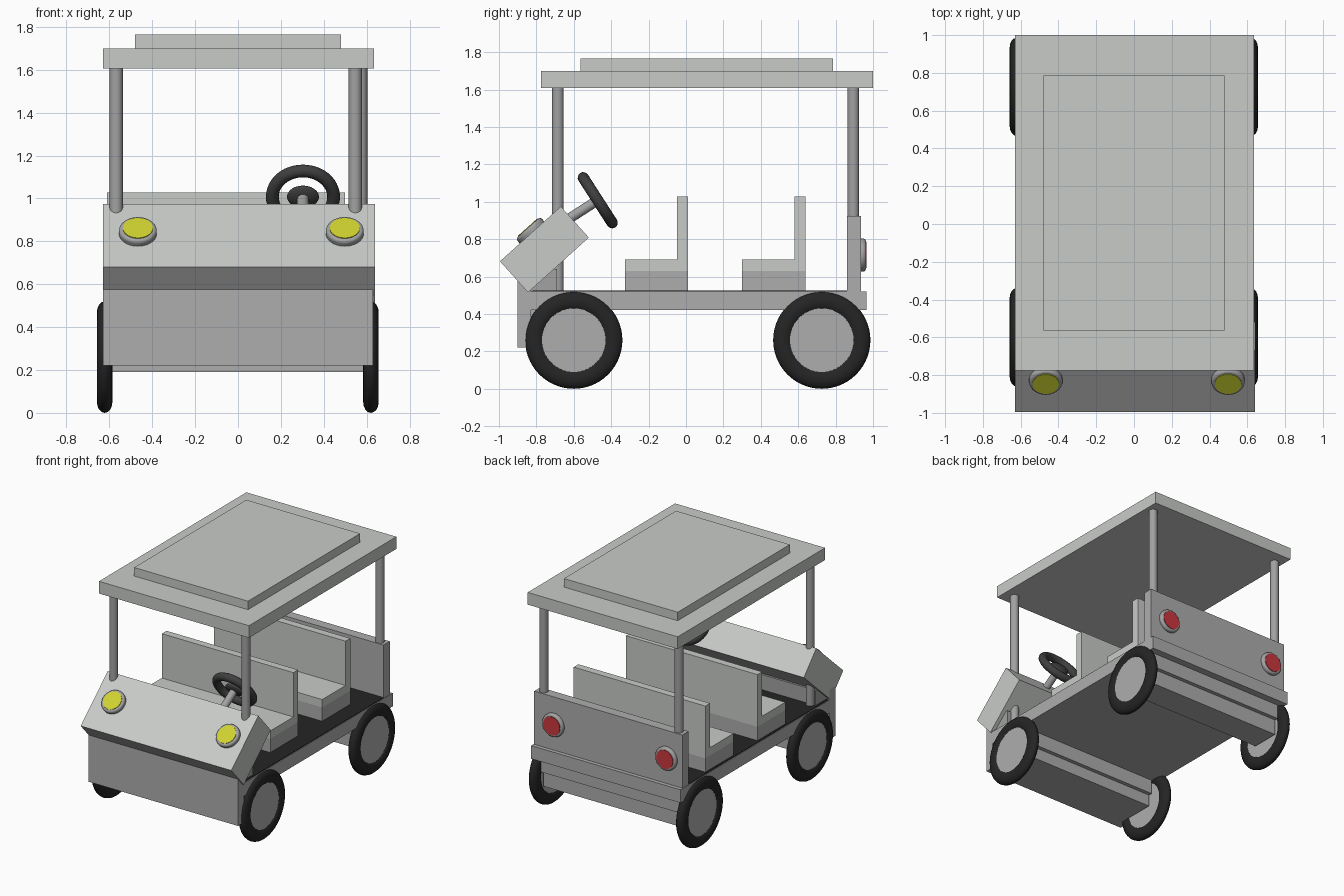
import bpy, math
from mathutils import Vector

if "Cube" in bpy.data.objects:
    bpy.data.objects.remove(bpy.data.objects["Cube"])


def mat(name, rgb):
    m = bpy.data.materials.new(name)
    m.diffuse_color = (*rgb, 1)
    m.use_nodes = True
    m.node_tree.nodes["Principled BSDF"].inputs["Base Color"].default_value = m.diffuse_color
    return m


LIGHT = mat("light grey paint", (0.58, 0.60, 0.58))
BODY = mat("body grey", (0.42, 0.42, 0.42))
METAL = mat("metal grey", (0.36, 0.36, 0.36))
BLACK = mat("tyre black", (0.018, 0.018, 0.018))
DARK = mat("dark plastic", (0.05, 0.05, 0.05))
YELLOW = mat("lamp yellow", (0.62, 0.65, 0.03))
RED = mat("lamp red", (0.60, 0.04, 0.05))


def finish(name, material, smooth=False):
    o = bpy.context.object
    o.name = name
    o.data.materials.append(material)
    if smooth:
        bpy.ops.object.shade_smooth_by_angle(angle=math.radians(40))
    return o


def box(name, x, y, z, material):
    """Box from (min, max) pairs."""
    bpy.ops.mesh.primitive_cube_add(size=1, location=[sum(p) / 2 for p in (x, y, z)])
    bpy.context.object.scale = [p[1] - p[0] for p in (x, y, z)]
    bpy.ops.object.transform_apply(location=False, rotation=False, scale=True)
    return finish(name, material)


def rod(name, a, b, r, material, bevel=0):
    """Cylinder from point a to point b."""
    a, b = Vector(a), Vector(b)
    d = b - a
    bpy.ops.mesh.primitive_cylinder_add(
        vertices=40, radius=r, depth=d.length, location=(a + b) / 2,
        rotation=d.to_track_quat('Z', 'Y').to_euler())
    o = finish(name, material, True)
    if bevel:
        m = o.modifiers.new("rounding", 'BEVEL')
        m.width, m.segments = bevel, 4
        m.limit_method = 'ANGLE'
    return o


def lamp(name, pos, normal, material):
    """Rounded bezel with a thin coloured lens."""
    p, n = Vector(pos), Vector(normal).normalized()
    rod(name + "_bezel", p - n * 0.03, p + n * 0.03, 0.088, METAL, 0.015)
    rod(name + "_lens", p + n * 0.026, p + n * 0.034, 0.07, material)


W = (-0.63, 0.63)

# Chassis, floor and bumper edge
box("chassis", W, (-0.83, 0.965), (0.42, 0.52), BODY)
box("floor_mat", (-0.625, 0.625), (-0.82, 0.86), (0.515, 0.525), BLACK)

# Front skirt, footwell and stepped axle housings
box("front_skirt", W, (-0.9, -0.83), (0.22, 0.6), BODY)
box("footwell", (-0.61, 0.61), (-0.835, -0.69), (0.52, 0.64), METAL)
for name, y0, y1, z0 in (("front", -0.84, -0.53, 0.22), ("rear", 0.66, 0.88, 0.19)):
    box(name + "_axle_lower", (-0.585, 0.585), (y0, y1), (z0, 0.31), BODY)
    box(name + "_axle_upper", (-0.585, 0.585),
        (y0 if name == "front" else y0 - 0.04, y1 + 0.03), (0.31, 0.43), BODY)

# Tilted hood
tilt = math.atan2(0.293, 0.325)
hood = box("hood", (-0.63, 0.64), (-0.219, 0.219), (-0.112, 0.112), LIGHT)
hood.rotation_euler.x = tilt
hood.location = (0.005, -0.757, 0.745)

# Headlamps on the sloped face, tail lamps on the rear panel
up = (0, -math.sin(tilt), math.cos(tilt))
for i, x in enumerate((-0.467, 0.498)):
    lamp(f"headlamp_{i}", (x, -0.825, 0.838), up, YELLOW)
for i, x in enumerate((-0.495, 0.458)):
    lamp(f"tail_lamp_{i}", (x, 0.932, 0.715), (0, 1, 0), RED)

# Rear panel
box("rear_panel", (-0.625, 0.625), (0.86, 0.935), (0.52, 0.925), BODY)

# Roof and pillars
box("roof", (-0.63, 0.635), (-0.775, 1.0), (1.607, 1.70), LIGHT)
box("roof_top", (-0.48, 0.48), (-0.565, 0.785), (1.69, 1.765), LIGHT)
for name, x, y in (("front_left", -0.568, -0.685), ("front_right", 0.547, -0.685),
                   ("rear_left", -0.568, 0.895), ("rear_right", 0.572, 0.895)):
    rod(name + "_pillar", (x, y, 0.52), (x, y, 1.62), 0.031, METAL)

# Bench seats
sx = (-0.61, 0.50)
for name, y0, y1 in (("front", -0.325, 0.01), ("rear", 0.30, 0.638)):
    box(name + "_seat_base", sx, (y0, y1), (0.52, 0.63), BODY)
    box(name + "_seat_cushion", sx, (y0, y1 - 0.02), (0.63, 0.69), LIGHT)
    box(name + "_seat_back", sx, (y1 - 0.057, y1), (0.63, 1.028), LIGHT)

# Steering wheel, hub and column
c = Vector((0.303, -0.472, 1.008))
n = Vector((0, 0.84, 0.54)).normalized()
rot = n.to_track_quat('Z', 'Y').to_euler()
bpy.ops.mesh.primitive_torus_add(location=c, rotation=rot, major_radius=0.143,
                                 minor_radius=0.03, major_segments=48, minor_segments=16)
finish("steering_wheel", DARK, True)
bpy.ops.mesh.primitive_uv_sphere_add(segments=24, ring_count=12, radius=1, location=c, rotation=rot)
bpy.context.object.scale = (0.075, 0.06, 0.025)
finish("steering_hub", DARK, True)
rod("steering_column", c - n * 0.2, c, 0.027, METAL)

# Wheels: oval-section tyre and flat disc
for yn, y in (("front", -0.6), ("rear", 0.726)):
    for xn, x in (("left", -0.622), ("right", 0.620)):
        bpy.ops.mesh.primitive_torus_add(
            location=(x, y, 0.26), rotation=(0, math.pi / 2, 0), major_radius=0.208,
            minor_radius=0.052, major_segments=56, minor_segments=16)
        bpy.context.object.scale.z = 0.7
        finish(f"{yn}_{xn}_tyre", BLACK, True)
        rod(f"{yn}_{xn}_disc", (x - 0.025, y, 0.26), (x + 0.025, y, 0.26), 0.172, BODY)
